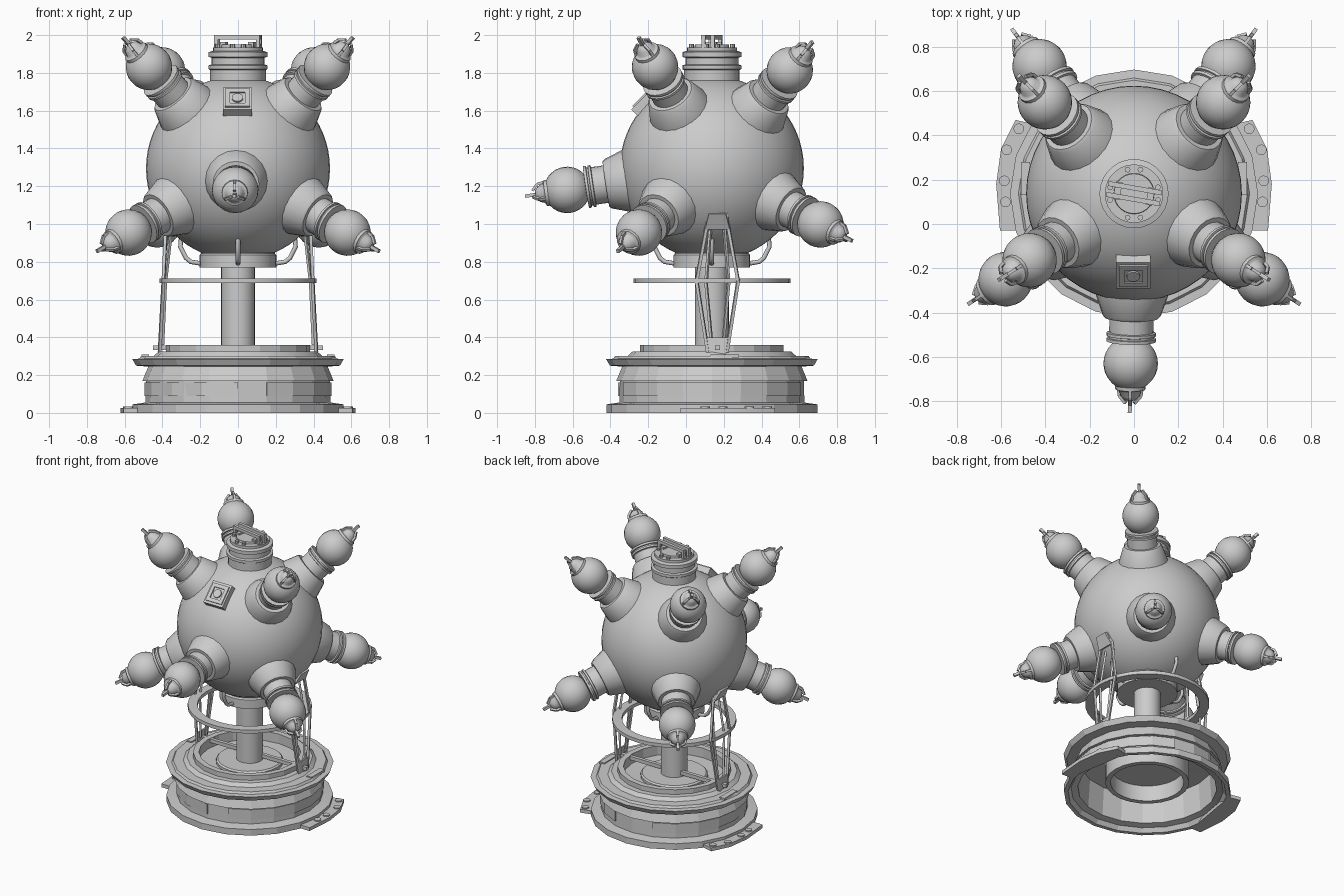
import bpy, bmesh
from math import sin, cos, pi, radians
from mathutils import Matrix, Vector

if "Cube" in bpy.data.objects:
    bpy.data.objects.remove(bpy.data.objects["Cube"])

AX = Vector((0, 0.137, 0))          # vertical axis of the machine
C = Vector((0, 0.137, 1.295))       # centre of the main sphere
R = 0.487


def lathe(bm, prof, n=24, closed=False, m=Matrix(), a0=0.0, a1=360.0):
    """Revolve (radius, height) points round z, fully or over an arc."""
    full = abs(a1 - a0) >= 360
    cols = n if full else n + 1
    grid = []
    for i in range(cols):
        a = radians(a0 + (a1 - a0) * i / n)
        grid.append([bm.verts.new(m @ Vector((r * cos(a), r * sin(a), z))) for r, z in prof])
    k = len(prof)
    for i in range(n):
        A, B = grid[i], grid[(i + 1) % cols]
        for j in range(k if closed else k - 1):
            bm.faces.new((A[j], B[j], B[(j + 1) % k], A[(j + 1) % k]))
    if not full:
        bm.faces.new(grid[0])
        bm.faces.new(grid[-1])


def bar(bm, p, q, w, d=None):
    """Square bar from p to q."""
    p, q = Vector(p), Vector(q)
    v = q - p
    m = Matrix.Translation((p + q) / 2) @ v.to_track_quat('Z', 'Y').to_matrix().to_4x4()
    bmesh.ops.create_cube(bm, size=1, matrix=m @ Matrix.Diagonal((w, d or w, v.length, 1)))


def box(bm, c, s, m=Matrix()):
    bmesh.ops.create_cube(bm, size=1, matrix=m @ Matrix.Translation(c) @ Matrix.Diagonal((*s, 1)))


def disc(bm, c, r, h, n=12, m=Matrix()):
    bmesh.ops.create_cone(bm, cap_ends=True, segments=n, radius1=r, radius2=r, depth=h,
                          matrix=m @ Matrix.Translation(c))


def prism(bm, pts, off):
    """Extrude a polygon by an offset vector."""
    f = bm.faces.new([bm.verts.new(p) for p in pts])
    g = bmesh.ops.extrude_face_region(bm, geom=[f])
    bmesh.ops.translate(bm, vec=off, verts=[e for e in g['geom'] if isinstance(e, bmesh.types.BMVert)])
    bm.faces.new([bm.verts.new(p) for p in pts]) if not f.is_valid else None


def finish(bm, name, loc=(0, 0, 0), angle=35):
    bmesh.ops.remove_doubles(bm, verts=bm.verts, dist=1e-5)
    bmesh.ops.recalc_face_normals(bm, faces=bm.faces)
    me = bpy.data.meshes.new(name)
    bm.to_mesh(me)
    bm.free()
    ob = bpy.data.objects.new(name, me)
    bpy.context.collection.objects.link(ob)
    ob.location = loc
    bpy.ops.object.select_all(action='DESELECT')
    ob.select_set(True)
    bpy.context.view_layer.objects.active = ob
    if angle:
        bpy.ops.object.shade_smooth_by_angle(angle=radians(angle))
    return ob


# main sphere
bm = bmesh.new()
bmesh.ops.create_uvsphere(bm, u_segments=48, v_segments=32, radius=R)
finish(bm, "main_sphere", C)

# one arm along z: socket, rings, ball, cap, prongs and needle
bm = bmesh.new()
lathe(bm, [(0, .44), (.168, .44), (.163, .465), (.132, .555), (.122, .567), (.1, .567), (.1, .632),
           (.112, .635), (.112, .648), (.102, .65), (.102, .658), (.112, .66), (.112, .674), (0, .68)], 20)
bmesh.ops.create_uvsphere(bm, u_segments=24, v_segments=16, radius=.123,
                          matrix=Matrix.Translation((0, 0, .775)))
lathe(bm, [(.07, .87), (.068, .893), (.056, .897), (.05, .903), (.042, .925), (.024, .942), (0, .947)], 16)
bar(bm, (0, 0, .93), (0, 0, 1.0), .018)
for i in range(3):
    a = 2 * pi * i / 3 + pi / 2
    path = [(.06, .885), (.054, .927), (.022, .958)]
    pts = [(r * cos(a), r * sin(a), z) for r, z in path]
    bar(bm, pts[0], pts[1], .014)
    bar(bm, pts[1], pts[2], .014)
arm = finish(bm, "front_arm", C)
dirs = {"front": (-.015, -.77, -.115)}
for side, s in (("left", -1), ("right", 1)):
    dirs["upper_front_" + side] = (s * .47, -.30, .535)
    dirs["upper_back_" + side] = (s * .40, .41, .515)
    dirs["lower_front_" + side] = (s * .57, -.38, -.335)
    dirs["lower_back_" + side] = (s * .43, .58, -.30)
for name, d in dirs.items():
    ob = arm
    if name != "front":
        ob = arm.copy()
        ob.name = name + "_arm"
        bpy.context.collection.objects.link(ob)
    ob.rotation_euler = Vector(d).to_track_quat('Z', 'Y').to_euler()

# top hatch neck with rings and lid
bm = bmesh.new()
lathe(bm, [(.147, 1.74), (.147, 1.815), (.156, 1.82), (.156, 1.84), (.14, 1.845), (.14, 1.88), (.156, 1.885),
           (.156, 1.91), (.132, 1.917), (.132, 1.935), (.092, 1.935), (.09, 1.95), (0, 1.95)], 28)
for i in range(12):
    if i % 3:
        a = radians(30 * i - 45)
        disc(bm, (.112 * cos(a), .112 * sin(a), 1.94), .013, .024, 8)
finish(bm, "top_hatch", AX)

# hatch handles
bm = bmesh.new()
for y in (-.025, .025):
    box(bm, (0, y, 1.989), (.245, .022, .022))
    for x in (-.112, .112):
        box(bm, (x, y, 1.955), (.02, .02, .06))
for x in (-.075, .075):
    box(bm, (x, 0, 1.945), (.03, .08, .035))
finish(bm, "hatch_handle", AX, 0).rotation_euler.z = radians(-10)

# switch box on the upper front
bm = bmesh.new()
box(bm, (0, 0, -.005), (.155, .165, .05))
for s in (-1, 1):
    box(bm, (s * .053, 0, .022), (.025, .13, .014))
    box(bm, (0, s * .053, .022), (.13, .025, .014))
disc(bm, (0, 0, .024), .03, .012, 16)
ob = finish(bm, "switch_box", C + Vector((-.003, -.355, .355)))
ob.rotation_euler.x = radians(45)

# collar, column and hoop
bm = bmesh.new()
lathe(bm, [(0, .77), (.203, .77), (.203, .835), (.195, .845), (.195, .9), (0, .9)], 28)
finish(bm, "lower_collar", AX)
bm = bmesh.new()
disc(bm, (0, 0, .54), .09, .52, 24)
finish(bm, "column", AX)
bm = bmesh.new()
lathe(bm, [(.415, .687), (.415, .712), (.35, .712), (.35, .687)], 32, True)
finish(bm, "hoop", AX)

# four bent pipes from the sphere to the collar
for i, nm in enumerate(("right", "back", "left", "front")):
    cu = bpy.data.curves.new(nm + "_pipe", 'CURVE')
    cu.dimensions = '3D'
    cu.bevel_depth = .012
    cu.bevel_resolution = 2
    cu.use_fill_caps = True
    sp = cu.splines.new('POLY')
    path = [(.30, .94), (.305, .88), (.275, .82), (.25, .8), (.19, .79)]
    sp.points.add(len(path) - 1)
    for p, (r, z) in zip(sp.points, path):
        p.co = (r, 0, z, 1)
    ob = bpy.data.objects.new(nm + "_pipe", cu)
    ob.location = AX
    ob.rotation_euler.z = i * pi / 2
    bpy.context.collection.objects.link(ob)

# hollow base shell with stepped rim
bm = bmesh.new()
lathe(bm, [(.53, 0), (.558, 0), (.558, .045), (.525, .05), (.49, .055), (.487, .168), (.506, .17), (.475, .245),
           (.54, .25), (.56, .285), (.522, .287), (.512, .302), (.445, .302), (.42, .325), (.38, .325),
           (.38, .36), (.34, .36), (.34, .29), (.2, .285), (.2, .265), (.45, .245), (.465, .04), (.51, .03)],
      20, True)
finish(bm, "base_shell", AX, 15)

# central drum inside the base
bm = bmesh.new()
lathe(bm, [(0, .315), (.215, .315), (.225, .305), (.225, .285), (.28, .275), (.28, .085), (.245, .085),
           (.245, .2), (0, .2)], 24)
finish(bm, "base_drum", AX)

# side wall panels
bm = bmesh.new()
prof = [(.48, .09), (.496, .09), (.496, .162), (.48, .162)]
for a0, a1 in ((-72, 0), (0, 72), (108, 180), (180, 270)):
    lathe(bm, prof, 4, True, Matrix(), a0, a1)
finish(bm, "wall_panels", AX, 15)

for side, s in (("left", -1), ("right", 1)):
    # foot plate with bolts
    bm = bmesh.new()
    prism(bm, [(s * x, y, 0) for x, y in
               ((.53, -.03), (.605, -.03), (.622, .18), (.6, .34), (.535, .47), (.45, .45))], (0, 0, .025))
    for x, y in ((.58, .1), (.585, .195), (.575, .335), (.52, .43)):
        disc(bm, (s * x, y, .022), .024, .022)
    finish(bm, side + "_foot_plate", (0, 0, 0), 30)

    # strut frame: bracket, bowed struts, bottom plate, pin and rim pad
    bm = bmesh.new()
    yc = .166
    prism(bm, [(s * .415, yc - .045, 1.06), (s * .415, yc + .045, 1.06),
               (s * .375, yc + .065, .98), (s * .375, yc - .065, .98)], (s * .018, 0, -.008))
    for t in (-1, 1):
        bar(bm, (s * .43, yc + t * .045, 1.12), (s * .38, yc + t * .055, .98), .014, .014)
        bar(bm, (s * .38, yc + t * .055, 1.0), (s * .395, yc + t * .11, .7), .016)
        bar(bm, (s * .395, yc + t * .11, .7), (s * .415, yc + t * .05, .32), .016)
        bar(bm, (s * .35, yc + t * .035, 1.0), (s * .385, yc + t * .06, .69), .014)
        bar(bm, (s * .385, yc + t * .06, .69), (s * .40, yc + t * .03, .36), .014)
    prism(bm, [(s * .405, yc - .06, .40), (s * .405, yc + .06, .40),
               (s * .412, yc + .045, .31), (s * .412, yc - .045, .31)], (s * .012, 0, 0))
    bar(bm, (s * .08, yc, .345), (s * .45, yc, .345), .026)
    box(bm, (s * .49, .205, .302), (.04, .15, .016))
    finish(bm, side + "_strut_frame", (0, 0, 0), 0)
